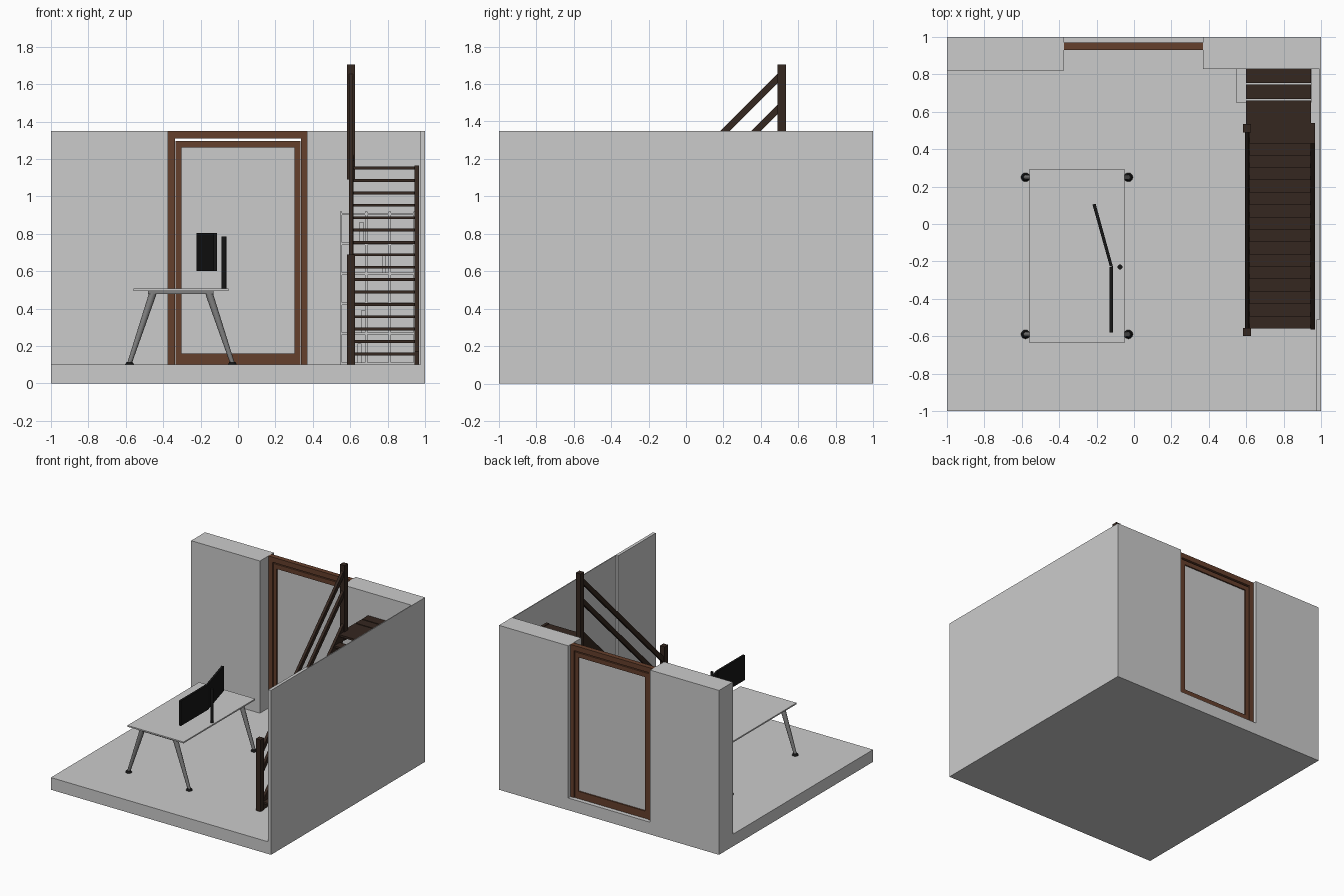
import bpy, bmesh
from mathutils import Vector

if "Cube" in bpy.data.objects:
    bpy.data.objects.remove(bpy.data.objects["Cube"])


def material(name, rgb):
    m = bpy.data.materials.new(name)
    m.diffuse_color = (*rgb, 1)
    m.use_nodes = True
    m.node_tree.nodes["Principled BSDF"].inputs["Base Color"].default_value = m.diffuse_color
    return m


DOOR_WOOD = material("door_wood", (0.13, 0.05, 0.025))
STAIR_WOOD = material("stair_wood", (0.035, 0.02, 0.014))
BLACK = material("black", (0.008, 0.008, 0.008))
METAL = material("metal", (0.22, 0.22, 0.22))


def finish(name, bm, mat):
    bmesh.ops.recalc_face_normals(bm, faces=bm.faces)
    me = bpy.data.meshes.new(name)
    bm.to_mesh(me)
    bm.free()
    if mat:
        me.materials.append(mat)
    ob = bpy.data.objects.new(name, me)
    bpy.context.collection.objects.link(ob)
    return ob


def prism(name, points, offset, mat=None):
    """Extrude a flat polygon along an offset vector."""
    bm = bmesh.new()
    face = bm.faces.new([bm.verts.new(p) for p in points])
    new = bmesh.ops.extrude_face_region(bm, geom=[face])["geom"]
    verts = [v for v in new if isinstance(v, bmesh.types.BMVert)]
    bmesh.ops.translate(bm, verts=verts, vec=offset)
    return finish(name, bm, mat)


def box(name, x0, x1, y0, y1, z0, z1, mat=None):
    pts = [(x0, y0, z0), (x1, y0, z0), (x1, y1, z0), (x0, y1, z0)]
    return prism(name, pts, (0, 0, z1 - z0), mat)


def side_profile(name, x0, x1, yz, mat):
    return prism(name, [(x0, y, z) for y, z in yz], (x1 - x0, 0, 0), mat)


def rod(name, a, b, r0, r1, mat, sides=16):
    a, b = Vector(a), Vector(b)
    bm = bmesh.new()
    bmesh.ops.create_cone(bm, cap_ends=True, segments=sides,
                          radius1=r0, radius2=r1, depth=(b - a).length)
    rot = (b - a).to_track_quat('Z', 'Y').to_matrix()
    bmesh.ops.rotate(bm, verts=bm.verts, matrix=rot)
    bmesh.ops.translate(bm, verts=bm.verts, vec=(a + b) / 2)
    ob = finish(name, bm, mat)
    for p in ob.data.polygons:
        p.use_smooth = len(p.vertices) == 4
    return ob


# Room shell
box("floor", -1, 1, -1, 1, 0, 0.1)
box("back_wall_left", -1, -0.375, 0.82, 1, 0.1, 1.35)
box("back_wall_right", 0.37, 1, 0.83, 1, 0.1, 1.35)
box("right_wall_front", 0.975, 1, -1, -0.51, 0.1, 1.35)
box("right_wall_middle", 0.993, 1, -0.51, 0.24, 0.1, 1.35)
box("right_wall_back", 0.993, 1, 0.24, 0.83, 0.1, 1.35)

# Door frame, door leaf and glass
for s, side in ((-1, "left"), (1, "right")):
    a, b = sorted((s * 0.375, s * 0.337))
    box(f"door_frame_{side}", a, b, 0.93, 0.97, 0.1, 1.35, DOOR_WOOD)
    a, b = sorted((s * 0.334, s * 0.303))
    box(f"door_stile_{side}", a, b, 0.935, 0.965, 0.1, 1.297, DOOR_WOOD)
box("door_frame_top", -0.337, 0.337, 0.93, 0.97, 1.308, 1.35, DOOR_WOOD)
box("door_rail_top", -0.303, 0.303, 0.935, 0.965, 1.26, 1.297, DOOR_WOOD)
box("door_rail_bottom", -0.303, 0.303, 0.935, 0.965, 0.1, 0.16, DOOR_WOOD)
box("door_glass", -0.303, 0.303, 0.946, 0.954, 0.16, 1.26)

# Table with splayed legs
box("table_top", -0.56, -0.05, -0.635, 0.295, 0.495, 0.506)
for y, end in ((-0.59, "front"), (0.25, "back")):
    box(f"table_bracket_{end}", -0.48, -0.13, y - 0.018, y + 0.018, 0.477, 0.495, METAL)
    for s, side in ((-1, "left"), (1, "right")):
        top_x, foot_x = -0.305 + s * 0.15, -0.305 + s * 0.275
        rod(f"table_leg_{end}_{side}", (foot_x, y, 0.108), (top_x, y, 0.482),
            0.012, 0.02, METAL)
        rod(f"table_foot_{end}_{side}", (foot_x, y, 0.1), (foot_x, y, 0.115),
            0.024, 0.016, BLACK)

# Two monitors on a pole
rod("monitor_pole", (-0.075, -0.23, 0.506), (-0.075, -0.23, 0.785), 0.013, 0.013, BLACK)
box("monitor_front", -0.13, -0.112, -0.58, -0.23, 0.6, 0.805, BLACK)
prism("monitor_back", [(-0.13, -0.225, 0.6), (-0.112, -0.23, 0.6),
                       (-0.205, 0.108, 0.6), (-0.222, 0.104, 0.6)], (0, 0, 0.205), BLACK)

# Stair treads and landing planks
STEP, Y0, Z0 = 0.0662, -0.56, 0.165
for i in range(15):
    y, z = Y0 + i * STEP, Z0 + i * STEP
    box(f"tread_{i + 1}", 0.612, 0.945, y, y + 0.074, z - 0.015, z, STAIR_WOOD)
for i, (a, b) in enumerate(((0.43, 0.66), (0.668, 0.745), (0.753, 0.83))):
    box(f"landing_plank_{i + 1}", 0.6, 0.947, a, b, 1.143, 1.16, STAIR_WOOD)

# Stringers
side_profile("stringer_left", 0.595, 0.617,
             [(-0.56, 0.1), (-0.56, 0.17), (0.5, 1.23), (0.5, 1.1), (-0.5, 0.1)], STAIR_WOOD)
side_profile("stringer_right", 0.943, 0.967,
             [(-0.565, 0.1), (-0.565, 0.17), (0.43, 1.165), (0.54, 1.165),
              (0.54, 1.14), (-0.5, 0.1)], STAIR_WOOD)

# Newel posts and sloping handrails
box("newel_lower", 0.583, 0.625, -0.6, -0.555, 0.1, 0.69, STAIR_WOOD)
box("newel_upper", 0.583, 0.625, 0.49, 0.535, 1.09, 1.705, STAIR_WOOD)
for name, c in (("handrail", 1.165), ("middle_rail", 1.0)):
    side_profile(name, 0.594, 0.616,
                 [(-0.56, c - 0.61), (-0.56, c - 0.56), (0.5, c + 0.5), (0.5, c + 0.45)],
                 STAIR_WOOD)

# Bookcase below the landing
for i, x in enumerate((0.545, 0.68, 0.805, 0.938)):
    box(f"bookcase_upright_{i + 1}", x, x + 0.012, 0.65, 0.83, 0.1, 0.92)
for i in range(6):
    z = 0.11 + i * 0.16
    box(f"bookcase_shelf_{i + 1}", 0.545, 0.95, 0.65, 0.83, z - 0.01, min(z + 0.002, 0.92))
for i, (x, z, h) in enumerate(((0.64, 0.112, 0.1), (0.66, 0.272, 0.12), (0.77, 0.592, 0.09),
                               (0.65, 0.752, 0.11))):
    box(f"book_{i + 1}", x, x + 0.02, 0.69, 0.82, z, z + h)
